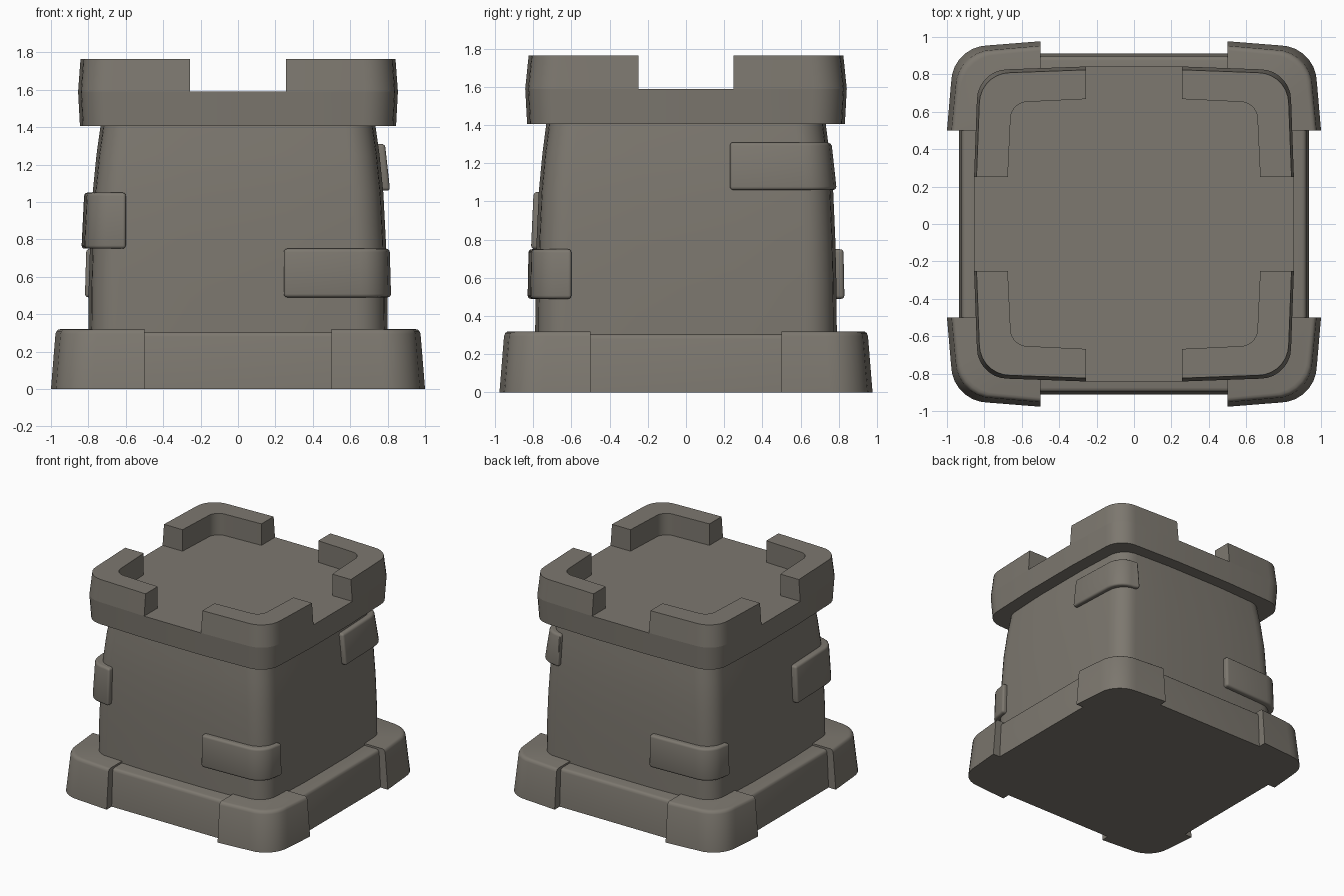
import bpy, bmesh, math

if "Cube" in bpy.data.objects:
    bpy.data.objects.remove(bpy.data.objects["Cube"])

stone = bpy.data.materials.new("warm grey stone")
stone.diffuse_color = (0.205, 0.188, 0.160, 1)
stone.use_nodes = True
stone.node_tree.nodes["Principled BSDF"].inputs["Base Color"].default_value = stone.diffuse_color


def corner(hx, hy, r, d, sx=0.5, sy=0.5, n=7):
    """Outline of one (+x,+y) corner, from (sx, hy) round to (hx, sy)."""
    cx, cy = hx - d - r, hy - d - r
    pts = [(sx, hy)]
    for i in range(n + 1):
        a = math.pi / 2 * (1 - i / n)
        pts.append((cx + r * math.cos(a), cy + r * math.sin(a)))
    return pts + [(hx, sy)]


def flip(pts, mx, my):
    return [(x * mx, y * my) for x, y in pts]


def full(q):
    """Mirror a corner outline into a closed four-cornered outline."""
    return q + flip(q, 1, -1)[::-1] + flip(q, -1, -1) + flip(q, -1, 1)[::-1]


def loft(name, rings, bottom=True, bevel=0):
    """Join stacked (z, outline) rings into a solid."""
    bm = bmesh.new()
    vs = [[bm.verts.new((x, y, z)) for x, y in pts] for z, pts in rings]
    n = len(vs[0])
    for a, b in zip(vs, vs[1:]):
        for i in range(n):
            j = (i + 1) % n
            bm.faces.new((a[i], a[j], b[j], b[i]))
    bm.faces.new(vs[-1])
    low = bm.faces.new(vs[0][::-1])
    bmesh.ops.recalc_face_normals(bm, faces=bm.faces)
    if bevel:
        edges = [e for e in bm.edges if e.calc_face_angle(0) > 0.9]
        bmesh.ops.bevel(bm, geom=edges, offset=bevel, segments=3,
                        profile=0.5, affect='EDGES')
    elif not bottom:
        bmesh.ops.delete(bm, geom=[low], context='FACES_ONLY')
    me = bpy.data.meshes.new(name)
    bm.to_mesh(me)
    bm.free()
    me.materials.append(stone)
    for p in me.polygons:
        p.use_smooth = True
    me.set_sharp_from_angle(angle=math.radians(38))
    ob = bpy.data.objects.new(name, me)
    bpy.context.collection.objects.link(ob)
    return ob


CORNERS = {"front_right": (1, -1), "front_left": (-1, -1),
           "back_right": (1, 1), "back_left": (-1, 1)}

# Tower body: gently bulging, narrowing upwards (z, half x, half y)
BODY = [(0.28, 0.80, 0.79), (0.55, 0.798, 0.788), (0.8, 0.79, 0.782),
        (1.05, 0.777, 0.771), (1.25, 0.757, 0.752), (1.42, 0.733, 0.73)]


def body_size(z):
    for (z0, x0, y0), (z1, x1, y1) in zip(BODY, BODY[1:]):
        if z <= z1:
            t = (z - z0) / (z1 - z0)
            return x0 + (x1 - x0) * t, y0 + (y1 - y0) * t


loft("tower_body", [(z, full(corner(x, y, 0.15, 0.015, 0.26, 0.26)))
                    for z, x, y in BODY])

# Base plinth with a softened top edge
loft("base_plinth", [(z, full(corner(0.935 - i, 0.912 - i, 0.18, 0.02)))
                     for z, i in ((0, 0), (0.28, 0.013), (0.295, 0.018),
                                  (0.302, 0.026), (0.305, 0.038))])

# Heavier corner blocks of the base
for name, (mx, my) in CORNERS.items():
    rings = []
    for z, i in ((0, 0), (0.295, 0.024), (0.31, 0.03),
                 (0.317, 0.038), (0.32, 0.05)):
        q = corner(1.0 - i, 0.977 - i, 0.2, 0.022) + [(0.5, 0.5)]
        rings.append((z, flip(q, mx, my)))
    loft(name + "_base_block", rings)

# Overhanging crown with a flat floor
MID = (0.855, 0.842, 0.165, 0.015, 0.256, 0.25)
loft("crown", [(1.405, full(corner(0.845, 0.832, 0.165, 0.015, 0.256, 0.25))),
               (1.59, full(corner(*MID)))])

# L-shaped battlements standing on the crown's corners
inner = corner(0.675, 0.668, 0.09, 0.015, 0.256, 0.25)[::-1]
for name, (mx, my) in CORNERS.items():
    top = corner(0.842, 0.824, 0.165, 0.015, 0.256, 0.25)
    loft(name + "_battlement", [(1.59, flip(corner(*MID) + inner, mx, my)),
                                (1.765, flip(top + inner, mx, my))], bottom=False)

# Raised bricks wrapping the corners:
# corner, z range, start along x, start along y, thickness on x and y faces
BRICKS = [("front_right", 0.49, 0.75, 0.245, 0.60, 0.024, 0.042),
          ("front_left", 0.75, 1.05, 0.60, 0.245, 0.046, 0.032),
          ("back_right", 1.06, 1.31, 0.60, 0.23, 0.038, 0.024),
          ("back_left", 0.49, 0.75, 0.245, 0.60, 0.024, 0.042)]
for name, z0, z1, sx, sy, tx, ty in BRICKS:
    rings = []
    for z in (z0, z1):
        hx, hy = body_size(z)
        q = corner(hx + tx, hy + ty, 0.15, 0.015, sx, sy)
        # inner path is buried in the body wall
        back = corner(hx - 0.06, hy - 0.06, 0.10, 0.015, sx, sy)[::-1]
        rings.append((z, flip(q + back, *CORNERS[name])))
    loft(name + "_brick", rings, bevel=0.018)
